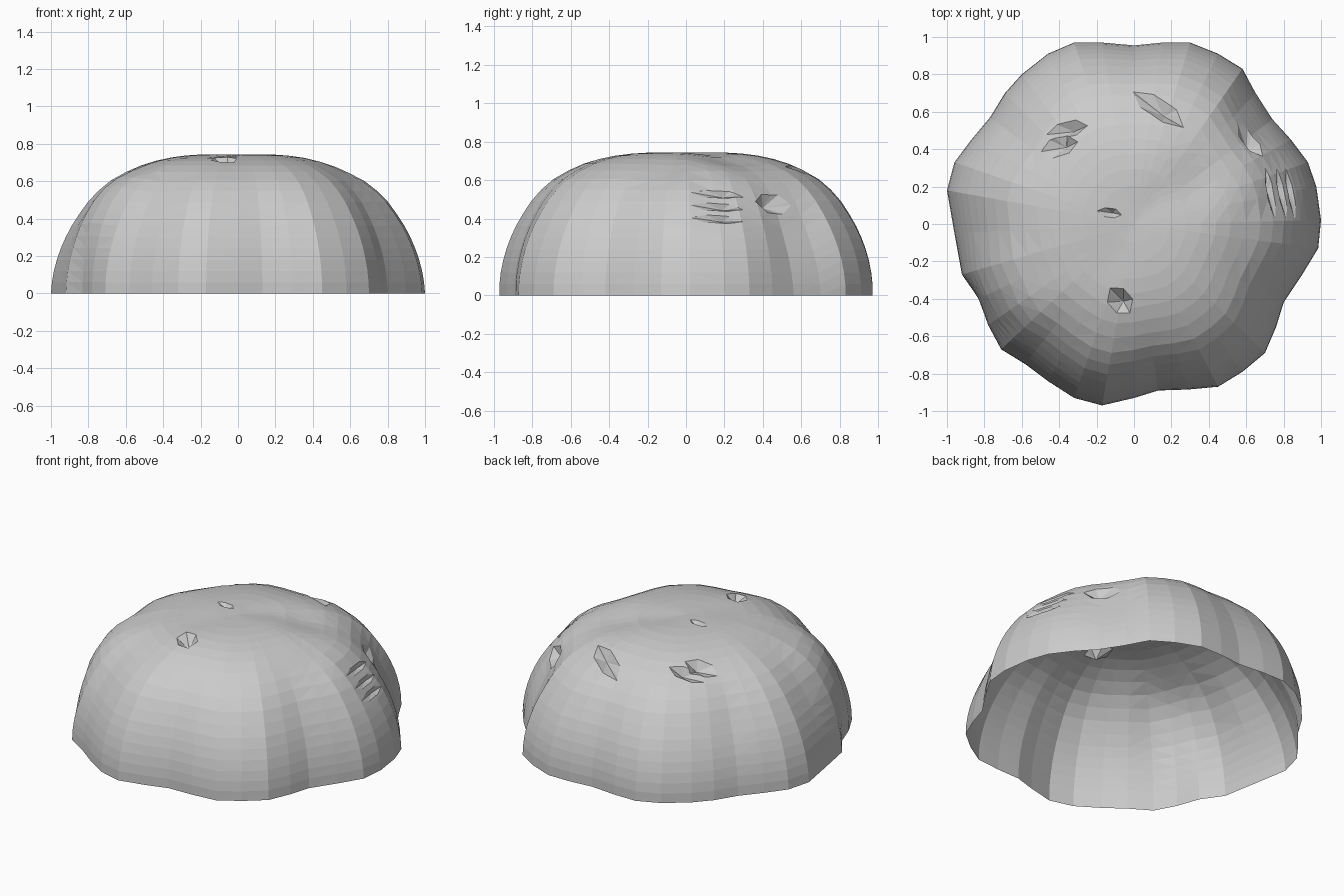
import bpy, bmesh, math
from mathutils import Vector
from mathutils.bvhtree import BVHTree

if "Cube" in bpy.data.objects:
    bpy.data.objects.remove(bpy.data.objects["Cube"])

# Ground outline, counter-clockwise from the right side
OUTLINE = [(1, .02), (.975, .2), (.93, .33), (.84, .45), (.74, .56), (.65, .7), (.58, .83),
           (.45, .91), (.3, .97), (.15, .97), (0, .955), (-.17, .97), (-.32, .97), (-.46, .91),
           (-.6, .8), (-.69, .7), (-.77, .57), (-.87, .45), (-.96, .33), (-1, .18), (-.96, -.05),
           (-.92, -.27), (-.83, -.4), (-.78, -.54), (-.71, -.67), (-.58, -.75), (-.46, -.84),
           (-.32, -.93), (-.17, -.97), (0, -.93), (.13, -.89), (.29, -.885), (.45, -.87),
           (.58, -.79), (.7, -.69), (.76, -.55), (.8, -.42), (.9, -.27), (.985, -.13)]
# Dome profile: radius fraction, height
PROFILE = [(1, 0), (.995, .06), (.985, .12), (.97, .18), (.95, .24), (.925, .3), (.895, .36),
           (.855, .425), (.81, .49), (.755, .55), (.69, .605), (.61, .65), (.53, .685),
           (.45, .71), (.37, .727), (.29, .738), (.2, .744), (.1, .745)]
# Soft dents and swellings: x, y, radius, depth along the slope
DENTS = [(.33, .22, .16, -.03), (-.42, -.62, .13, -.01), (.68, .6, .14, -.035),
         (-.7, -.36, .17, .05), (.6, -.1, .14, -.015),
         (-.65, .5, .15, -.015), (.1, .12, .1, -.012), (-.15, -.2, .14, -.01),
         (.76, .18, .1, -.018)]

# Open rock shell: lobed outline lofted up the profile
bm = bmesh.new()
rings = []
for f, z in PROFILE:
    ring = []
    for x, y in OUTLINE:
        a, r = math.atan2(y, x), math.hypot(x, y)
        rad = f * (.96 + (r - .96) * f)
        rad *= 1 + .07 * math.sqrt(1 - f) * math.sin(a) ** 2   # fuller front and back
        p = Vector((rad * math.cos(a), rad * math.sin(a), z))
        out = Vector((p.x * f, p.y * f, z * .9)).normalized()
        push = sum(d * math.exp(-((p.x - cx) ** 2 + (p.y - cy) ** 2) / (s * s))
                   for cx, cy, s, d in DENTS)
        p += out * push * min(1, z / .35)
        p.z = min(p.z, .747)
        ring.append(bm.verts.new(p))
    rings.append(ring)
n = len(OUTLINE)
for lo, hi in zip(rings, rings[1:]):
    for i in range(n):
        j = (i + 1) % n
        bm.faces.new((lo[i], lo[j], hi[j], hi[i]))
top = bm.verts.new((0, 0, .742))
for i in range(n):
    bm.faces.new((rings[-1][i], rings[-1][(i + 1) % n], top))
bmesh.ops.triangulate(bm, faces=bm.faces[:])
bm.normal_update()
tree = BVHTree.FromBMesh(bm)


def chip_pit(x, y, length, width, depth, degrees):
    """Cut a six-sided faceted pit into the shell, aligned to its surface."""
    loc, normal, _, _ = tree.ray_cast(Vector((x, y, 2)), Vector((0, 0, -1)))
    along = Vector((math.cos(math.radians(degrees)), math.sin(math.radians(degrees)), 0))
    along = (along - normal * along.dot(normal)).normalized()
    side = normal.cross(along)
    corners = [loc + along * u * length / 2 + side * v * width / 2
               for u, v in ((1, -.2), (.5, .9), (-.4, 1), (-1, .2), (-.5, -.9), (.4, -1))]
    planes = []
    for p, q in zip(corners, corners[1:] + corners[:1]):
        planes.append((p, (q - p).cross(normal).normalized()))
    reach = length * .5 + .12
    for p, outward in planes:
        near = [f for f in bm.faces if (f.calc_center_median() - loc).length < reach]
        geom = near + list({e for f in near for e in f.edges}) + list({v for f in near for v in f.verts})
        bmesh.ops.bisect_plane(bm, geom=geom, plane_co=p, plane_no=outward, dist=1e-5)
    inside = [f for f in bm.faces if (f.calc_center_median() - loc).length < reach
              and all((f.calc_center_median() - p).dot(o) < 0 for p, o in planes)]
    count = {}
    for f in inside:
        for e in f.edges:
            count[e] = count.get(e, 0) + 1
    rim = [e for e, c in count.items() if c == 1]
    bmesh.ops.delete(bm, geom=inside, context='FACES')
    bottom = bm.verts.new(loc - normal * depth + along * length * .12)
    for e in rim:
        if e.is_valid:
            bm.faces.new((e.verts[0], e.verts[1], bottom))


# Chipped pits over the crown and shoulders
for pit in [(-.36, .505, .23, .09, .05, 10), (-.4, .415, .21, .11, .05, 15),
            (.13, .62, .34, .11, .05, -38), (-.13, .06, .13, .05, .03, -5),
            (-.075, -.41, .17, .12, .06, -45), (.615, .45, .23, .12, .05, -50)]:
    chip_pit(*pit)

# Thin gouges on the right flank
for x in (.73, .79, .84):
    chip_pit(x, .16, .28, .05, .025, 98)

bmesh.ops.recalc_face_normals(bm, faces=bm.faces[:])
mesh = bpy.data.meshes.new("rock_dome")
bm.to_mesh(mesh)
bm.free()
bpy.context.collection.objects.link(bpy.data.objects.new("rock_dome", mesh))
